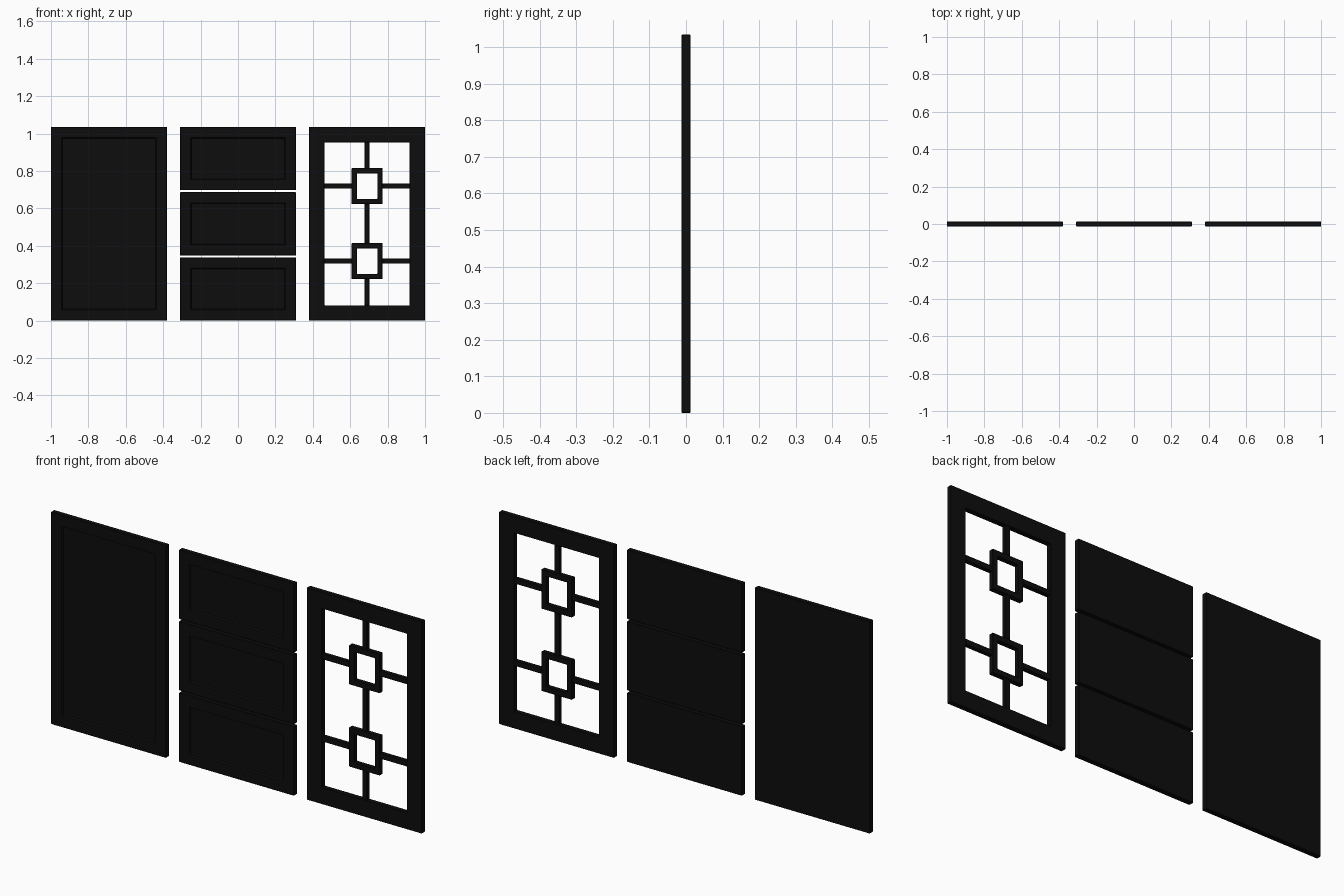
import bpy, bmesh

if "Cube" in bpy.data.objects:
    bpy.data.objects.remove(bpy.data.objects["Cube"])

T = 0.0125        # half thickness
RAIL = 0.083      # frame border width
H = 1.035         # overall height

black = bpy.data.materials.new("black_paint")
black.diffuse_color = (0.004, 0.004, 0.004, 1)
black.use_nodes = True
black.node_tree.nodes["Principled BSDF"].inputs["Base Color"].default_value = black.diffuse_color


def finish(bm, name, bevel=0.0):
    bmesh.ops.recalc_face_normals(bm, faces=bm.faces)
    me = bpy.data.meshes.new(name)
    bm.to_mesh(me)
    bm.free()
    ob = bpy.data.objects.new(name, me)
    bpy.context.collection.objects.link(ob)
    me.materials.append(black)
    if bevel:
        m = ob.modifiers.new("edge_bevel", 'BEVEL')
        m.width = bevel
        m.segments = 1
        m.limit_method = 'ANGLE'
        m.angle_limit = 1.2
    return ob


def add_box(bm, x0, x1, z0, z1, t):
    v = bmesh.ops.create_cube(bm, size=1)['verts']
    for p in v:
        p.co = ((x0 + x1) / 2 + p.co.x * (x1 - x0), p.co.y * 2 * t,
                (z0 + z1) / 2 + p.co.z * (z1 - z0))


def panel_front(name, x0, x1, z0, z1):
    """Slab with a recessed centre panel and a sloped step on the front."""
    bm = bmesh.new()
    add_box(bm, x0, x1, z0, z1, T)
    bm.normal_update()
    front = min(bm.faces, key=lambda f: f.normal.y)
    bmesh.ops.inset_region(bm, faces=[front], thickness=RAIL - 0.003)
    bmesh.ops.inset_region(bm, faces=[front], thickness=0.006)
    for v in front.verts:
        v.co.y = -T + 0.008
    return finish(bm, name, 0.002)


def ring(name, x0, x1, z0, z1, w, t):
    """Rectangular frame with an open middle."""
    bm = bmesh.new()
    loops = []
    for i, y in ((0, -t), (w, -t), (w, t), (0, t)):
        loops.append([bm.verts.new(c) for c in (
            (x0 + i, y, z0 + i), (x1 - i, y, z0 + i),
            (x1 - i, y, z1 - i), (x0 + i, y, z1 - i))])
    for a in range(4):
        p, q = loops[a], loops[(a + 1) % 4]
        for k in range(4):
            n = (k + 1) % 4
            bm.faces.new((p[k], p[n], q[n], q[k]))
    return finish(bm, name, 0.002)


# Solid door on the left
panel_front("panel_door", -1.0, -0.38, 0, H)

# Stack of three drawer fronts
dh, gap = 0.338, 0.0105
for i in range(3):
    z = i * (dh + gap)
    panel_front(f"drawer_front_{i + 1}", -0.31, 0.31, z, z + dh)

# Open lattice door on the right
ring("lattice_door_frame", 0.38, 1.0, 0, H, RAIL - 0.001, T)
cx, rx, rz, b, bt = 0.69, 0.083, 0.096, 0.0135, 0.0105
left, right = 0.38 + RAIL - 0.002, 1.0 - RAIL + 0.002
centres = (0.318, 0.719)
bars = bmesh.new()
for i, cz in enumerate(centres):
    ring(f"lattice_ring_{i + 1}", cx - rx, cx + rx, cz - rz, cz + rz, 0.028, 0.012)
    add_box(bars, left, cx - rx + 0.001, cz - b, cz + b, bt)
    add_box(bars, cx + rx - 0.001, right, cz - b, cz + b, bt)
spans = ((RAIL - 0.002, centres[0] - rz), (centres[0] + rz, centres[1] - rz),
         (centres[1] + rz, H - RAIL + 0.002))
for z0, z1 in spans:
    add_box(bars, cx - b, cx + b, z0, z1, bt)
finish(bars, "lattice_bars", 0.002)
